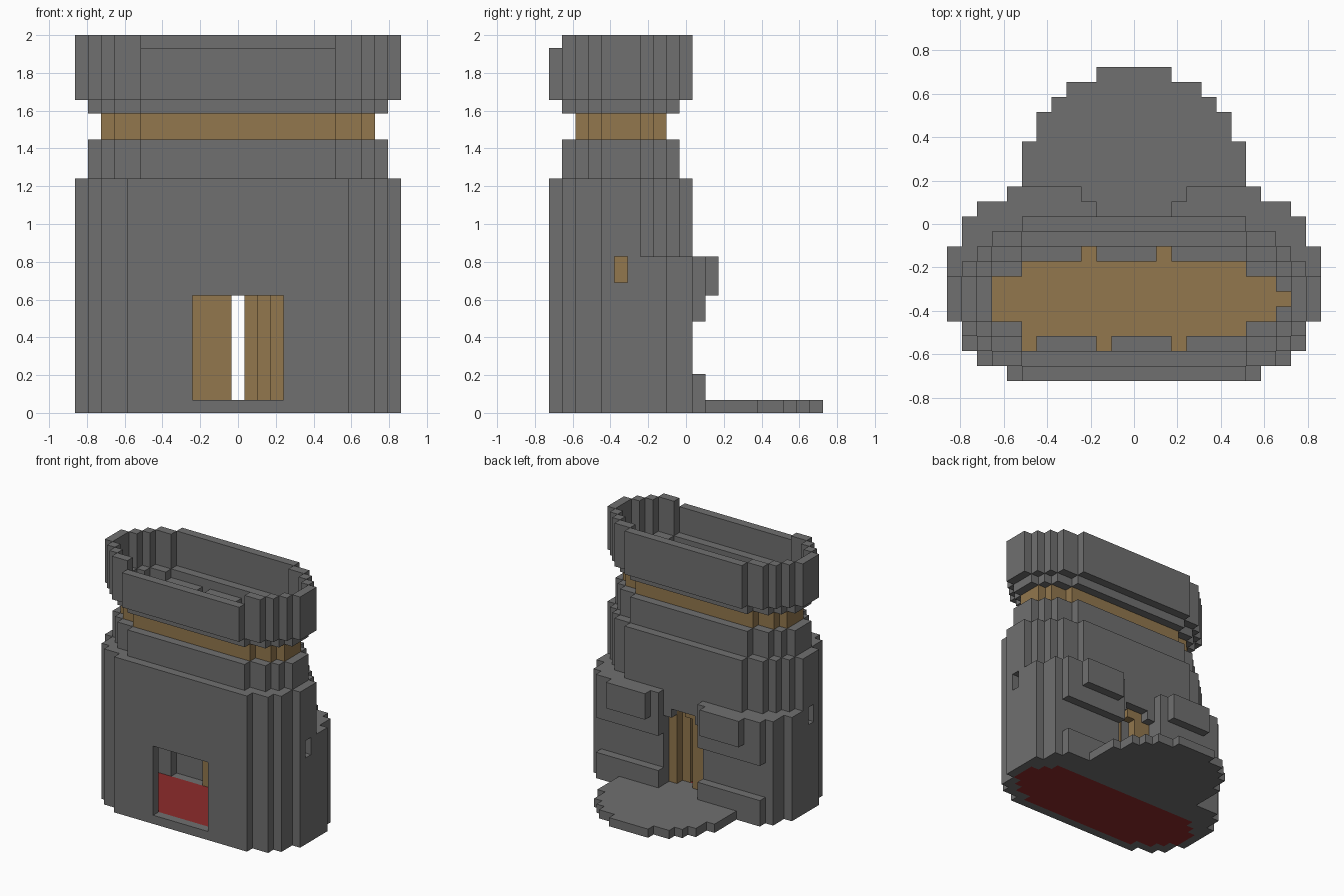
import bpy
import bmesh
from mathutils import Vector

cube = bpy.data.objects.get("Cube")
if cube:
    bpy.data.objects.remove(cube, do_unlink=True)

U = 2 / 29  # block size


def material(name, color):
    m = bpy.data.materials.new(name)
    m.use_nodes = True
    m.diffuse_color = (*color, 1)
    m.node_tree.nodes["Principled BSDF"].inputs["Base Color"].default_value = (*color, 1)
    return m


STONE = material("grey_stone", (0.16, 0.16, 0.16))
TIMBER = material("tan_timber", (0.288, 0.184, 0.075))
RED = material("red_floor", (0.27, 0.024, 0.024))


def plan(*rows):
    """Symmetric floor plan from rows of (first y, last y, half width)."""
    return {(i, j) for a, b, w in rows for j in range(a, b + 1) for i in range(-w, w + 1)}


def shrink(p):
    return {(i, j) for i, j in p
            if {(i + 1, j), (i - 1, j), (i, j + 1), (i, j - 1)} <= p}


def stack(p, low, high):
    """Blocks of a floor plan from layer low up to, not including, high."""
    return {(i, j, k) for i, j in p for k in range(low, high)}


# Floor plans
front = [(-10, -10, 8), (-9, -9, 10), (-8, -7, 11)]
back = [(-6, -4, 12), (-3, -3, 11), (-2, -2, 10), (-1, -1, 9), (0, 0, 7)]
crown_plan = plan((-10, -10, 7), (-9, -9, 9), (-8, -8, 10), (-7, -7, 11), *back)
body_plan = plan(*front, *back)
base_plan = plan(*front, (-6, -2, 12), (-1, 0, 11), (1, 1, 10), (2, 2, 8))
neck_plan = shrink(crown_plan)
band_plan = shrink(neck_plan)
deck_plan = shrink(band_plan)

# Lower walls with ledges of differing depth at the back
lower = set()
for low, high, depth in [(0, 3, 1), (3, 7, 0), (7, 9, 1), (9, 12, 2)]:
    lower |= stack({c for c in base_plan - neck_plan if c[1] <= depth}, low, high)
upper = stack(body_plan - neck_plan, 12, 18)

# Openings: front window, back doorway, side slots
window = stack(plan((-10, -10, 3)), 1, 9)
doorway = stack(plan((0, 0, 2)), 1, 9) | stack(plan((0, 0, 1)), 9, 10)
doorway |= stack(plan((1, 1, 2), (2, 2, 3)), 1, 12)
slots = stack({(-12, -5), (12, -5)}, 10, 12)
lower -= window | doorway | slots

# Floor, porch and timber lining
floor = stack({c for c in neck_plan if c[1] <= -2}, 0, 1)
sill = stack({c for c in neck_plan if c[1] > -2}, 0, 1)
porch = stack(plan((1, 5, 7), (6, 7, 6), (8, 8, 5), (9, 9, 4), (10, 10, 2)), 0, 1)
doors = stack({(-3, -1), (-2, -1), (-1, -1), (3, -1), (2, -2), (2, -1),
               (1, -3), (1, -2)}, 1, 10) | stack({(0, -1)}, 9, 10)
slot_lining = stack({(-11, -5), (11, -5)}, 10, 12)

# Neck, timber band, roof ledge with notches, and parapet
notches = {(-7, -8), (-2, -8), (3, -8), (-3, -2), (2, -2), (10, -5)}
neck = stack(neck_plan, 18, 21)
band = stack(band_plan, 21, 23)
ledge = stack(neck_plan - band_plan, 23, 25)
ledge |= stack(band_plan - deck_plan - notches, 23, 24)
parapet = stack(crown_plan - neck_plan, 24, 29) - stack(plan((-10, -10, 7)), 28, 29)

parts = [
    ("lower_walls", lower, STONE), ("upper_walls", upper, STONE),
    ("floor", floor, RED), ("door_sill", sill, STONE),
    ("porch", porch - lower, STONE), ("doors", doors, TIMBER),
    ("slot_lining", slot_lining, TIMBER), ("neck", neck, STONE),
    ("timber_band", band, TIMBER), ("roof_ledge", ledge, STONE),
    ("parapet", parapet, STONE),
]
solid = set().union(*(cells for _, cells, _ in parts))


def build(name, cells, mat):
    """Make the exposed block faces of one part."""
    bm = bmesh.new()
    for c in cells:
        for axis in range(3):
            for sign in (-1, 1):
                n = Vector((0, 0, 0))
                n[axis] = sign
                if tuple(int(a + b) for a, b in zip(c, n)) in solid:
                    continue
                s, t = Vector((0, 0, 0)), Vector((0, 0, 0))
                s[(axis + 1) % 3] = 0.5
                t[(axis + 2) % 3] = 0.5 * sign
                mid = Vector(c) + Vector((0, 0, 0.5)) + n / 2
                bm.faces.new([bm.verts.new(p * U) for p in
                              (mid - s - t, mid + s - t, mid + s + t, mid - s + t)])
    bmesh.ops.remove_doubles(bm, verts=bm.verts, dist=U / 100)
    mesh = bpy.data.meshes.new(name)
    bm.to_mesh(mesh)
    bm.free()
    mesh.materials.append(mat)
    bpy.context.collection.objects.link(bpy.data.objects.new(name, mesh))


for part in parts:
    build(*part)
